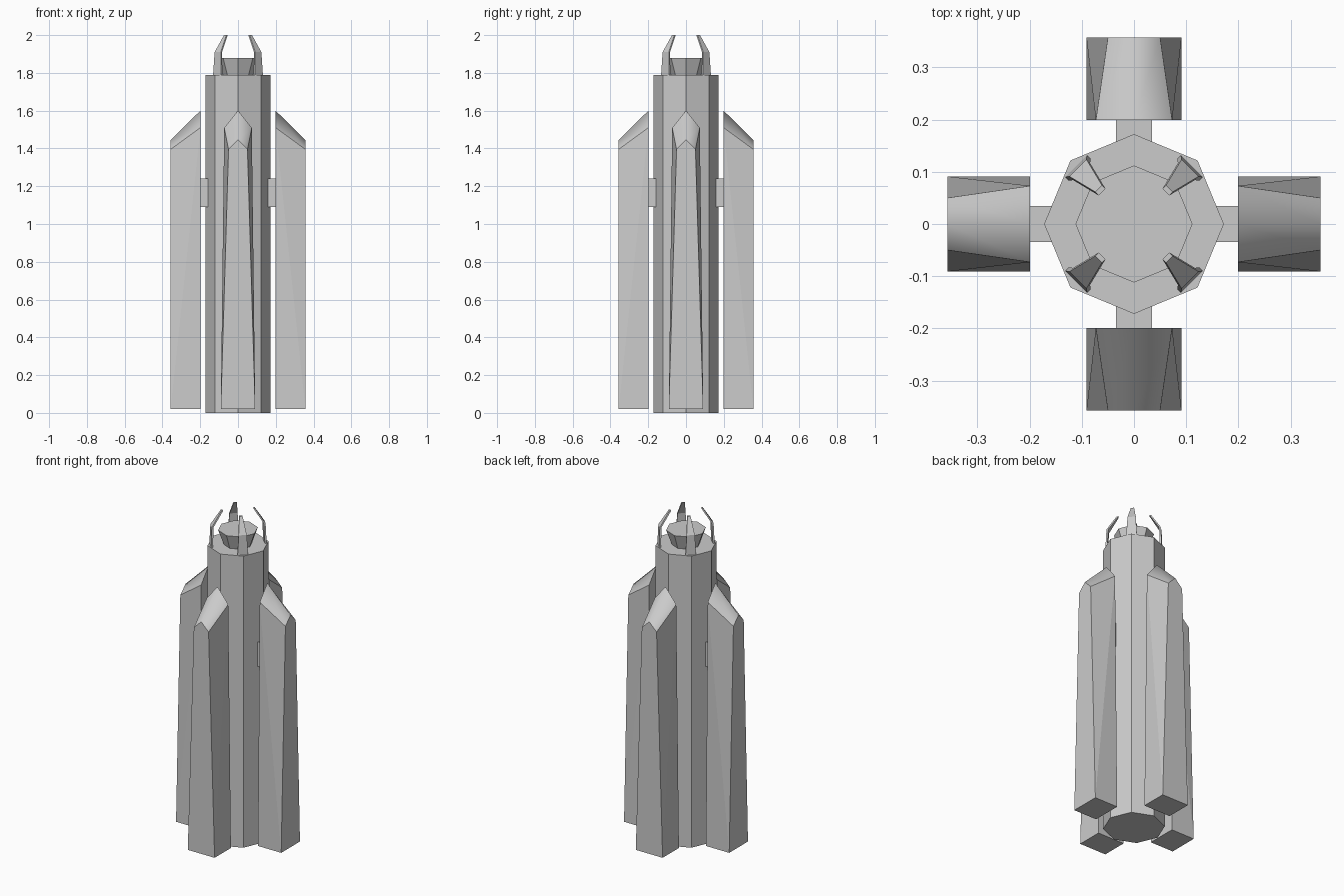
import bpy, bmesh, math
from mathutils import Matrix

if "Cube" in bpy.data.objects:
    bpy.data.objects.remove(bpy.data.objects["Cube"])


def make(name, verts, faces, turn=0.0, smooth_pair=None):
    """Mesh from a few points, rotated about z; smooth_pair = faces blended together."""
    me = bpy.data.meshes.new(name)
    bm = bmesh.new()
    vs = [bm.verts.new(v) for v in verts]
    fs = [bm.faces.new([vs[i] for i in f]) for f in faces]
    if smooth_pair:
        a, b = (fs[i] for i in smooth_pair)
        for f in (a, b):
            f.smooth = True
        for e in bm.edges:
            e.smooth = a in e.link_faces and b in e.link_faces
    bmesh.ops.recalc_face_normals(bm, faces=bm.faces)
    bmesh.ops.rotate(bm, verts=bm.verts, cent=(0, 0, 0), matrix=Matrix.Rotation(turn, 3, 'Z'))
    bm.to_mesh(me)
    bm.free()
    ob = bpy.data.objects.new(name, me)
    bpy.context.collection.objects.link(ob)
    return ob


def octagon(name, r_bottom, r_top, z0, z1):
    verts = [(r * math.cos(i * math.pi / 4), r * math.sin(i * math.pi / 4), z)
             for r, z in ((r_bottom, z0), (r_top, z1)) for i in range(8)]
    faces = [tuple(range(8)), tuple(range(8, 16))]
    faces += [(i, (i + 1) % 8, (i + 1) % 8 + 8, i + 8) for i in range(8)]
    make(name, verts, faces)


# Central body and flared cap
octagon("core_body", 0.172, 0.172, 0.0, 1.79)
octagon("flared_cap", 0.08, 0.112, 1.79, 1.88)

# Side pod profiles (y, z): inner face then outer face, pointed at the top
inner = [(-0.091, 0.02), (0.091, 0.02), (0.073, 1.51), (0, 1.6), (-0.073, 1.51)]
outer = [(-0.091, 0.02), (0.091, 0.02), (0.05, 1.395), (0, 1.445), (-0.05, 1.395)]
pod_verts = [(0.199, y, z) for y, z in inner] + [(0.357, y, z) for y, z in outer]
pod_faces = [(0, 1, 2, 3, 4), (5, 6, 7, 8, 9), (0, 1, 6, 5),
             (1, 2, 6), (2, 7, 6), (0, 4, 5), (4, 9, 5),
             (2, 3, 8, 7), (3, 4, 9, 8)]

# Strut box joining pod to body
strut_verts = [(x, y, z) for x in (0.14, 0.2) for y in (-0.034, 0.034) for z in (1.09, 1.24)]
strut_faces = [(0, 1, 3, 2), (4, 5, 7, 6), (0, 1, 5, 4), (2, 3, 7, 6), (0, 2, 6, 4), (1, 3, 7, 5)]

# Bent prong: (outer radius, half width, height) sections
prong_verts = []
for r, w, z in ((0.157, 0.03, 1.785), (0.152, 0.023, 1.91), (0.096, 0.009, 2.0)):
    prong_verts += [(r, -w, z), (r, w, z), (r - 0.01, w, z), (r - 0.01, -w, z)]
prong_faces = [(0, 1, 2, 3), (8, 9, 10, 11)]
prong_faces += [(k + i, k + (i + 1) % 4, k + 4 + (i + 1) % 4, k + 4 + i)
                for k in (0, 4) for i in range(4)]

# Four of each around the body
for n in range(4):
    a = n * math.pi / 2
    make(f"side_pod_{n + 1}", pod_verts, pod_faces, a, smooth_pair=(7, 8))
    make(f"strut_{n + 1}", strut_verts, strut_faces, a)
    make(f"prong_{n + 1}", prong_verts, prong_faces, a + math.pi / 4)
